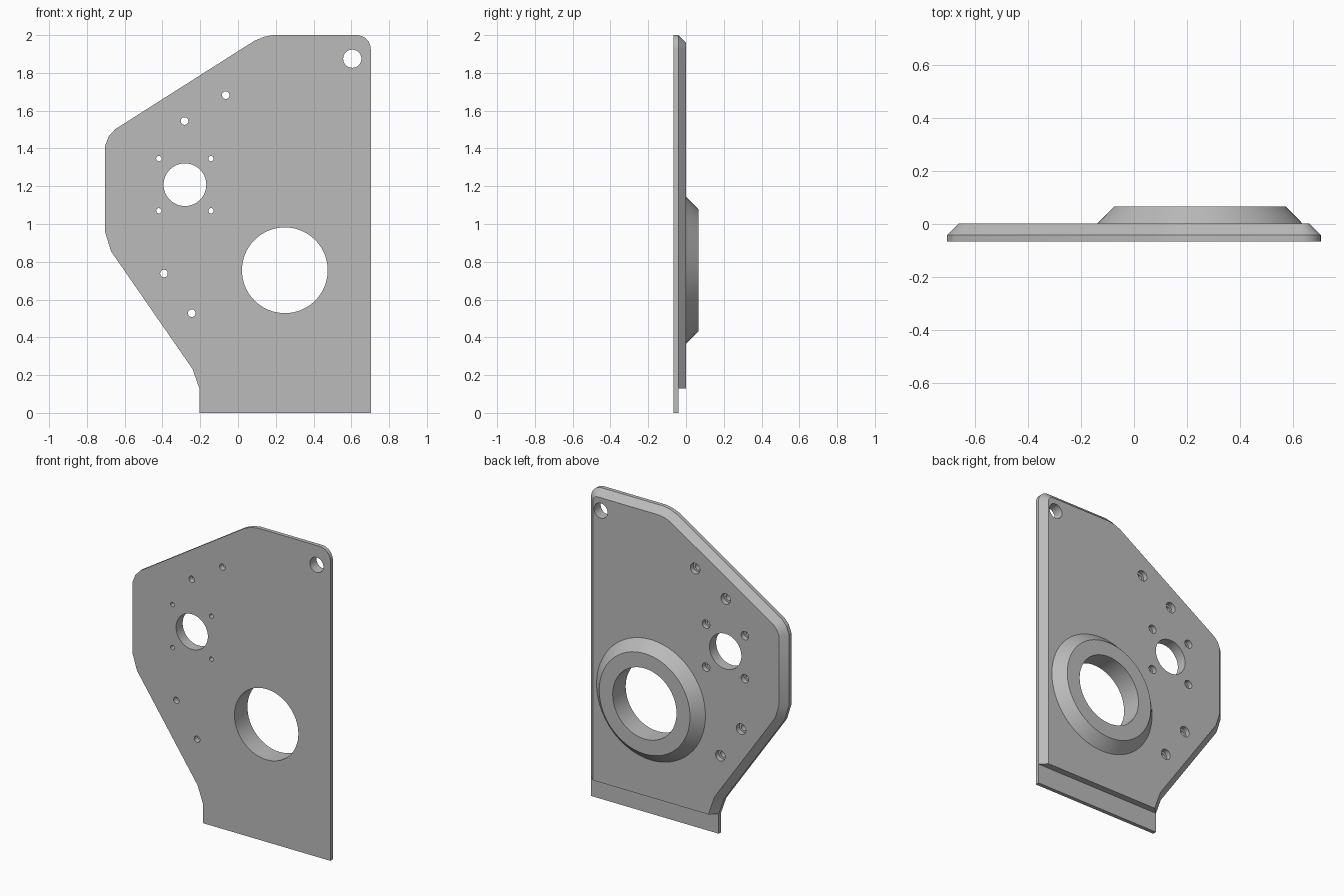
import bpy, bmesh, math
from mathutils import Matrix, Vector

cube = bpy.data.objects.get("Cube")
if cube:
    bpy.data.objects.remove(cube)

FRONT, STEP, BACK, BOSS = -0.066, -0.041, 0.001, 0.066
BEVEL, TAB = 0.042, 0.128
SEG = 64

grey = bpy.data.materials.new("machined grey")
grey.use_nodes = True
colour = (0.5, 0.5, 0.5, 1)
grey.diffuse_color = colour
grey.node_tree.nodes["Principled BSDF"].inputs["Base Color"].default_value = colour


def finish(bm, name):
    bmesh.ops.recalc_face_normals(bm, faces=bm.faces)
    mesh = bpy.data.meshes.new(name)
    bm.to_mesh(mesh)
    bm.free()
    mesh.materials.append(grey)
    obj = bpy.data.objects.new(name, mesh)
    bpy.context.collection.objects.link(obj)
    return obj


def select(obj):
    bpy.ops.object.select_all(action='DESELECT')
    obj.select_set(True)
    bpy.context.view_layer.objects.active = obj


def inset(points, distances):
    """Move each edge of a counter-clockwise polygon inwards by its own distance."""
    result = []
    n = len(points)
    normals = []
    for i in range(n):
        d = (points[(i + 1) % n] - points[i]).normalized()
        normals.append(Vector((-d.y, d.x)))
    for i, p in enumerate(points):
        a, b = normals[i - 1], normals[i]
        shift = Matrix((a, b)).inverted() @ Vector((distances[i - 1], distances[i]))
        result.append(p + shift)
    return result


# Plate outline in x and z, with a rounded top corner
R = 0.075
upper = [Vector((0.703, TAB))]
for i in range(9):
    a = math.pi / 2 * i / 8
    upper.append(Vector((0.703 - R + R * math.cos(a), 2 - R + R * math.sin(a))))
upper += [Vector(p) for p in ((0.185, 2), (0.135, 1.99), (0.087, 1.97), (-0.65, 1.502),
                              (-0.684, 1.465), (-0.703, 1.415), (-0.703, 0.955),
                              (-0.672, 0.855), (-0.241, 0.233), (-0.204, TAB))]
full = upper + [Vector((-0.204, 0)), Vector((0.703, 0))]
small = inset(upper, [BEVEL] * (len(upper) - 1) + [0])

# Plate with bevelled back rim and thin bottom tab
bm = bmesh.new()
front, mid, back = [[bm.verts.new((p.x, y, p.y)) for p in pts]
                    for pts, y in ((full, FRONT), (full, STEP), (small, BACK))]
n, m = len(full), len(upper)
bm.faces.new(front)
bm.faces.new(back)
bm.faces.new((mid[m - 1], mid[m], mid[m + 1], mid[0]))
for i in range(n):
    j = (i + 1) % n
    bm.faces.new((front[i], front[j], mid[j], mid[i]))
for i in range(m):
    j = (i + 1) % m
    bm.faces.new((mid[i], mid[j], back[j], back[i]))
plate = finish(bm, "plate")


def drill(x, z, radius, y0=-0.2, y1=0.2):
    """Cut a round hole through the plate between two depths."""
    bm = bmesh.new()
    place = Matrix.Translation((x, (y0 + y1) / 2, z)) @ Matrix.Rotation(math.pi / 2, 4, 'X')
    bmesh.ops.create_cone(bm, cap_ends=True, segments=SEG, radius1=radius,
                          radius2=radius, depth=y1 - y0, matrix=place)
    cutter = finish(bm, "hole_cutter")
    cutter.hide_render = True
    mod = plate.modifiers.new("hole", 'BOOLEAN')
    mod.operation, mod.solver, mod.object = 'DIFFERENCE', 'EXACT', cutter
    select(plate)
    bpy.ops.object.modifier_apply(modifier=mod.name)
    bpy.data.objects.remove(cutter)


# Main bore, secondary bore and corner hole
BX, BZ, BORE = 0.248, 0.755, 0.227
PX, PZ = -0.281, 1.208
drill(BX, BZ, BORE)
drill(PX, PZ, 0.113)
drill(0.605, 1.875, 0.048)

# Counterbored screw holes
screws = [(PX + sx * 0.138, PZ + sz * 0.138, 0.014, 0.027) for sx in (-1, 1) for sz in (-1, 1)]
screws += [(x, z, 0.02, 0.034) for x, z in
           ((-0.065, 1.682), (-0.283, 1.545), (-0.392, 0.738), (-0.245, 0.528))]
for x, z, radius, wide in screws:
    drill(x, z, radius)
    drill(x, z, wide, -0.03, 0.2)

# Conical boss ring around the main bore
bm = bmesh.new()
profile = [(0.387, BACK), (0.323, BOSS), (BORE, BOSS), (BORE, BACK)]
rings = []
for radius, y in profile:
    rings.append([bm.verts.new((BX + radius * math.cos(2 * math.pi * i / SEG), y,
                                BZ + radius * math.sin(2 * math.pi * i / SEG)))
                  for i in range(SEG)])
for k in range(4):
    a, b = rings[k], rings[(k + 1) % 4]
    for i in range(SEG):
        j = (i + 1) % SEG
        bm.faces.new((a[i], a[j], b[j], b[i]))
boss = finish(bm, "bearing_boss")

for obj in (plate, boss):
    select(obj)
    bpy.ops.object.shade_smooth_by_angle(angle=math.radians(20))
